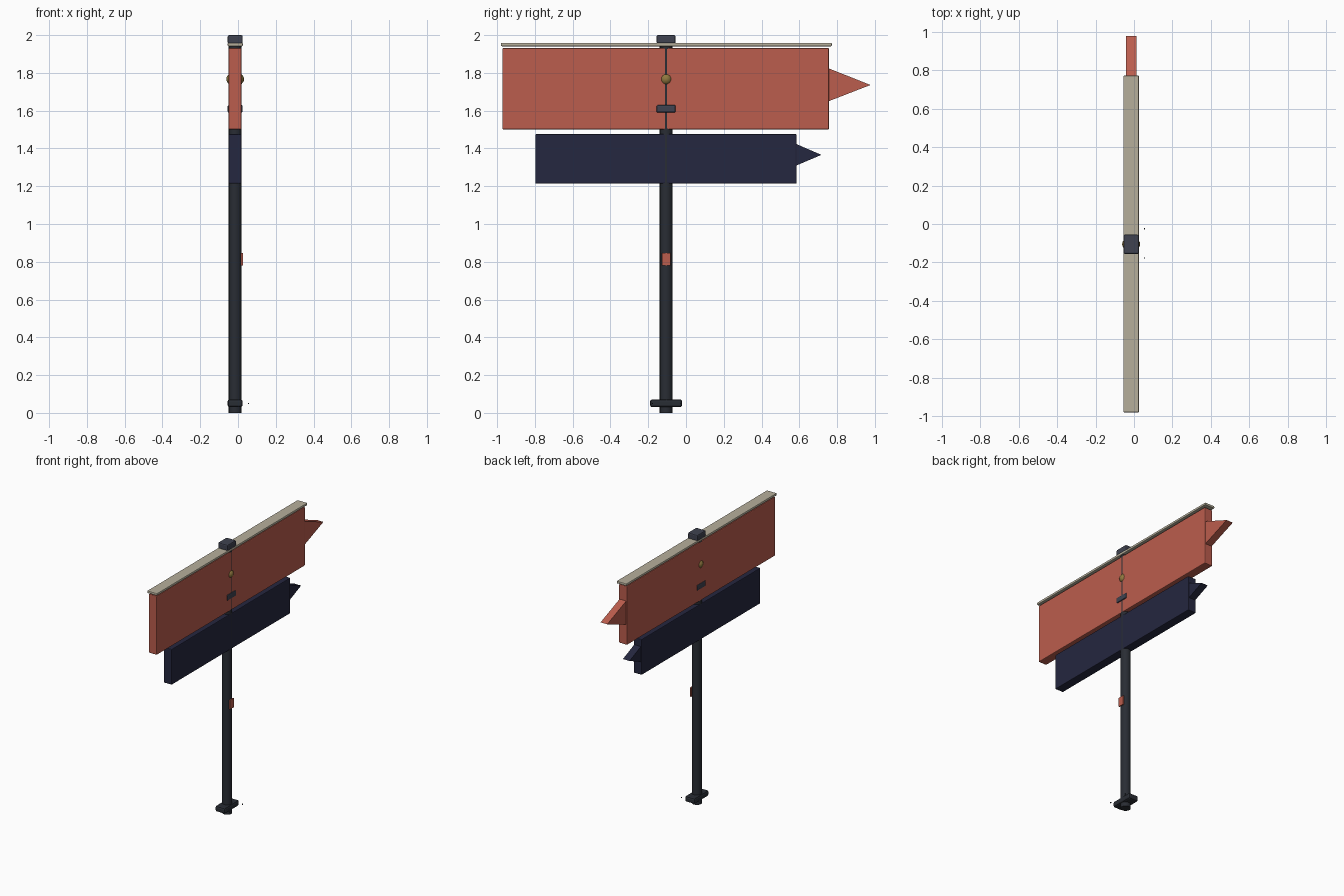
import bpy, bmesh, math

if "Cube" in bpy.data.objects:
    bpy.data.objects.remove(bpy.data.objects["Cube"])

CX, CY = -0.015, -0.105   # post axis


def material(name, rgb):
    m = bpy.data.materials.new(name)
    m.diffuse_color = (*rgb, 1)
    m.use_nodes = True
    m.node_tree.nodes["Principled BSDF"].inputs["Base Color"].default_value = m.diffuse_color
    return m


RED = material("red_paint", (0.50, 0.11, 0.075))
NAVY = material("navy_paint", (0.018, 0.02, 0.05))
DARK = material("dark_metal", (0.022, 0.026, 0.034))
SLATE = material("slate_metal", (0.05, 0.055, 0.08))
BEIGE = material("beige_trim", (0.47, 0.43, 0.33))
GOLD = material("brass", (0.28, 0.19, 0.05))


def finish(name, bm, mat, bevel=0.0):
    bmesh.ops.recalc_face_normals(bm, faces=bm.faces)
    me = bpy.data.meshes.new(name)
    bm.to_mesh(me)
    bm.free()
    ob = bpy.data.objects.new(name, me)
    bpy.context.collection.objects.link(ob)
    me.materials.append(mat)
    if bevel:
        mod = ob.modifiers.new("bevel", 'BEVEL')
        mod.width = bevel
        mod.segments = 2
    return ob


def box(name, x, y, z, mat, bevel=0.0):
    bm = bmesh.new()
    bmesh.ops.create_cube(bm, size=1)
    for v in bm.verts:
        v.co = [(a + b) / 2 + c * (b - a) for (a, b), c in zip((x, y, z), v.co)]
    return finish(name, bm, mat, bevel)


def prism(name, profile, x0, x1, mat):
    """Extrude a (y, z) outline along x."""
    bm = bmesh.new()
    face = bm.faces.new([bm.verts.new((x0, y, z)) for y, z in profile])
    ext = bmesh.ops.extrude_face_region(bm, geom=[face])
    for v in ext["geom"]:
        if isinstance(v, bmesh.types.BMVert):
            v.co.x = x1
    return finish(name, bm, mat)


def smooth(ob):
    bpy.ops.object.select_all(action='DESELECT')
    ob.select_set(True)
    bpy.context.view_layer.objects.active = ob
    bpy.ops.object.shade_smooth_by_angle(angle=math.radians(35))


# Post
bm = bmesh.new()
bmesh.ops.create_cone(bm, cap_ends=True, segments=16, radius1=0.034, radius2=0.034, depth=1.96)
bmesh.ops.translate(bm, verts=bm.verts, vec=(CX, CY, 0.98))
smooth(finish("post", bm, DARK))

# Foot collar and two tiny bolts beside it
box("foot_collar", (-0.055, 0.025), (-0.19, -0.02), (0.03, 0.072), DARK, 0.012)
for i, y in enumerate((-0.177, -0.025)):
    box(f"foot_bolt_{i + 1}", (0.052, 0.058), (y - 0.003, y + 0.003), (0.047, 0.053), DARK)

# Sign boards with pointed tips
box("upper_board", (-0.049, 0.018), (-0.972, 0.757), (1.5, 1.932), RED, 0.006)
prism("upper_tip", [(0.75, 1.648), (0.977, 1.736), (0.75, 1.826)], -0.042, 0.012, RED)
box("lower_board", (-0.049, 0.018), (-0.798, 0.586), (1.214, 1.476), NAVY, 0.005)
prism("lower_tip", [(0.58, 1.308), (0.717, 1.366), (0.58, 1.425)], -0.042, 0.012, NAVY)

# Trim cap, top block and clamp plate
box("cap_strip", (-0.055, 0.026), (-0.98, 0.772), (1.941, 1.959), BEIGE, 0.005)
box("top_block", (-0.055, 0.025), (-0.156, -0.055), (1.955, 2.0), SLATE, 0.008)
box("clamp_plate", (-0.055, 0.025), (-0.156, -0.055), (1.59, 1.63), SLATE, 0.007)

# Brass boss showing on both sides
bm = bmesh.new()
bmesh.ops.create_uvsphere(bm, u_segments=20, v_segments=12, radius=1)
for v in bm.verts:
    v.co = (CX + v.co.x * 0.047, CY + v.co.y * 0.037, 1.767 + v.co.z * 0.037)
smooth(finish("brass_boss", bm, GOLD))

# Small tag on the post
box("post_tag", (0.017, 0.026), (-0.128, -0.083), (0.78, 0.847), RED)
